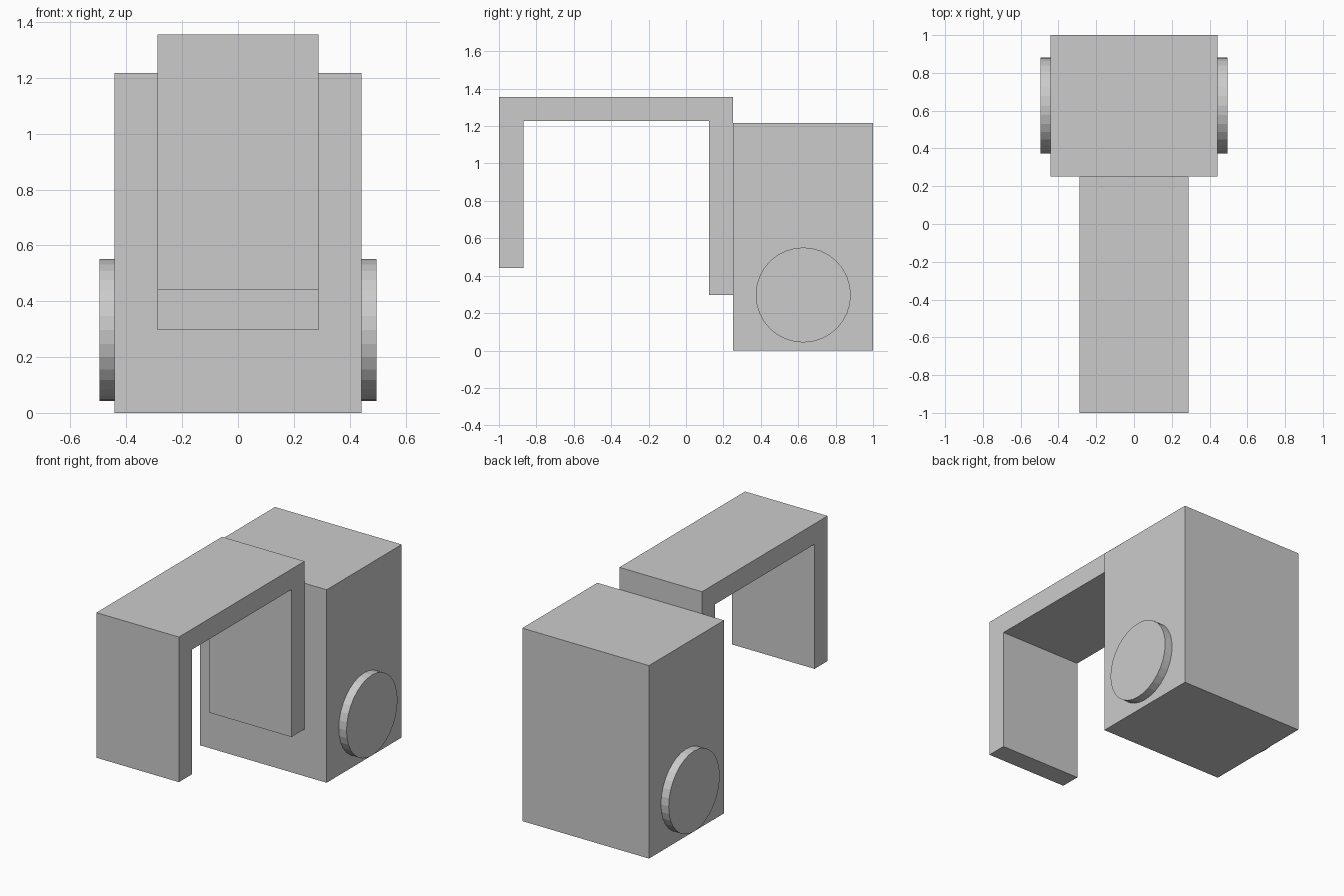
import bpy, bmesh
from math import radians

if "Cube" in bpy.data.objects:
    bpy.data.objects.remove(bpy.data.objects["Cube"])


def box(name, x, y0, y1, z0, z1):
    bpy.ops.mesh.primitive_cube_add(size=1, location=(0, (y0 + y1) / 2, (z0 + z1) / 2))
    ob = bpy.context.object
    ob.name = name
    ob.scale = (2 * x, y1 - y0, z1 - z0)
    bpy.ops.object.transform_apply(location=False, rotation=False, scale=True)
    return ob


def extrude_profile(name, points, half_width):
    bm = bmesh.new()
    face = bm.faces.new([bm.verts.new((-half_width, y, z)) for y, z in points])
    ext = bmesh.ops.extrude_face_region(bm, geom=[face])
    moved = [v for v in ext["geom"] if isinstance(v, bmesh.types.BMVert)]
    bmesh.ops.translate(bm, verts=moved, vec=(2 * half_width, 0, 0))
    bmesh.ops.recalc_face_normals(bm, faces=bm.faces)
    mesh = bpy.data.meshes.new(name)
    bm.to_mesh(mesh)
    bm.free()
    ob = bpy.data.objects.new(name, mesh)
    bpy.context.collection.objects.link(ob)
    return ob


# Main block
box("body", 0.442, 0.252, 1.0, 0, 1.217)

# Bent bracket: front lip, top bar and rear leg against the body
extrude_profile("hook_bracket", [
    (-1.0, 0.441), (-0.87, 0.441), (-0.87, 1.227), (0.122, 1.227),
    (0.122, 0.297), (0.252, 0.297), (0.252, 1.356), (-1.0, 1.356)], 0.288)

# Round side discs
for side, sign in (("left", -1), ("right", 1)):
    bpy.ops.mesh.primitive_cylinder_add(
        vertices=32, radius=0.254, depth=0.054,
        location=(sign * 0.469, 0.627, 0.297), rotation=(0, radians(90), 0))
    bpy.context.object.name = side + "_disc"
